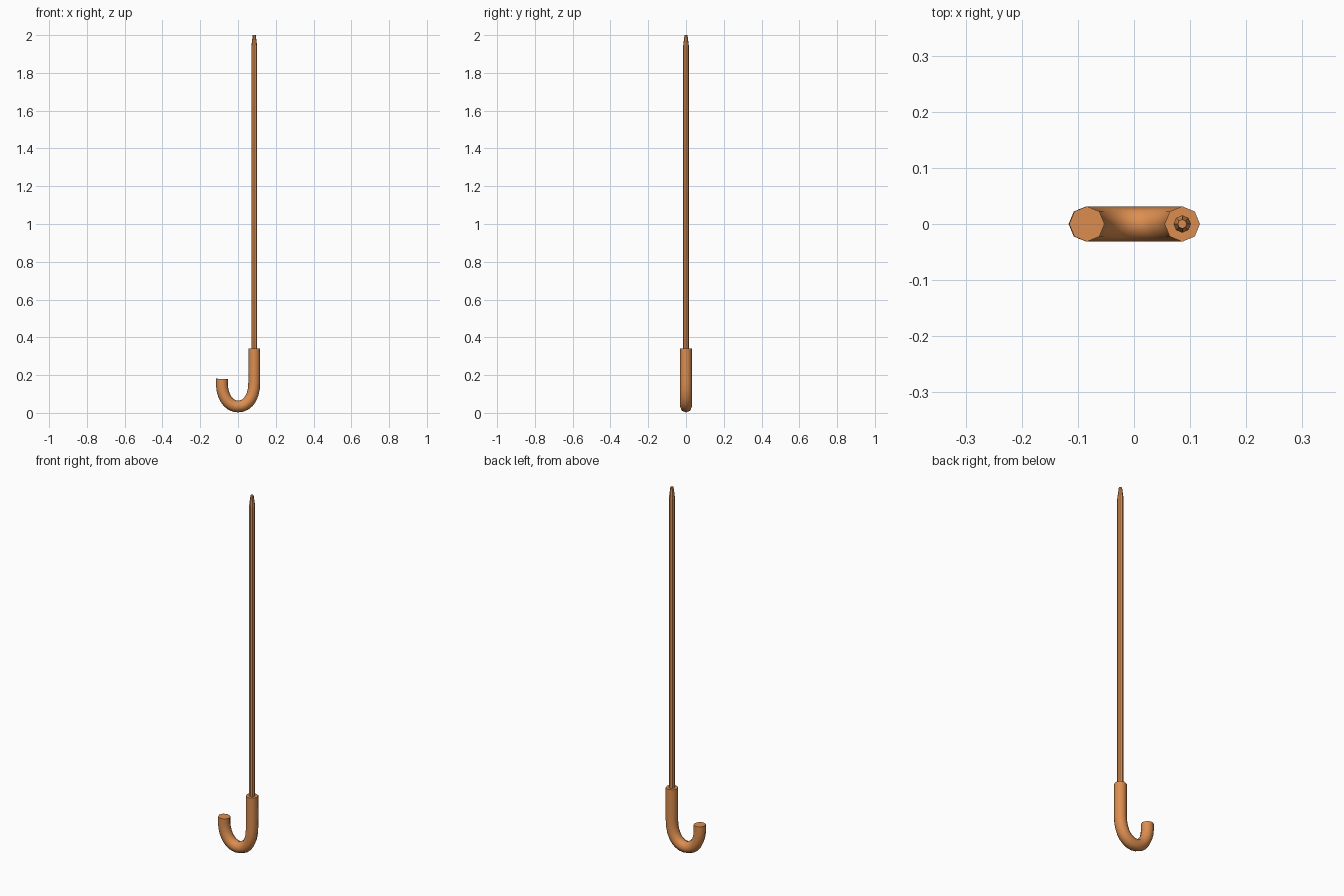
import bpy, bmesh
from math import cos, sin, pi
from mathutils import Vector
from mathutils.geometry import interpolate_bezier

if "Cube" in bpy.data.objects:
    bpy.data.objects.remove(bpy.data.objects["Cube"])

SIDES = 8
mat = bpy.data.materials.new("orange_brown")
mat.diffuse_color = (0.72, 0.27, 0.08, 1)
mat.use_nodes = True
mat.node_tree.nodes["Principled BSDF"].inputs["Base Color"].default_value = mat.diffuse_color


def sweep(name, path, radii, smooth):
    """Capped octagonal tube along a path lying in the xz plane."""
    bm = bmesh.new()
    rings = []
    for i, p in enumerate(path):
        t = (path[min(i + 1, len(path) - 1)] - path[max(i - 1, 0)]).normalized()
        side = Vector((t.z, 0, -t.x))
        rings.append([bm.verts.new(p + radii[i] * (cos(a) * side + sin(a) * Vector((0, 1, 0))))
                      for a in (2 * pi * k / SIDES for k in range(SIDES))])
    for a, b in zip(rings, rings[1:]):
        for k in range(SIDES):
            n = (k + 1) % SIDES
            bm.faces.new((a[k], a[n], b[n], b[k])).smooth = smooth
    for ring in (rings[0], rings[-1]):
        cap = bm.faces.new(ring)
        for e in cap.edges:
            e.smooth = False
    bmesh.ops.recalc_face_normals(bm, faces=bm.faces)
    me = bpy.data.meshes.new(name)
    bm.to_mesh(me)
    bm.free()
    me.materials.append(mat)
    ob = bpy.data.objects.new(name, me)
    bpy.context.collection.objects.link(ob)


def pt(x, z):
    return Vector((x, 0, z))


# Hooked handle: straight grip, round bottom, slightly inward-leaning end
right = interpolate_bezier(pt(0.086, 0.16), pt(0.086, 0.08), pt(0.050, 0.034), pt(0, 0.034), 8)
left = interpolate_bezier(pt(0, 0.034), pt(-0.050, 0.034), pt(-0.093, 0.09), pt(-0.084, 0.18), 9)
path = [pt(0.086, 0.34), pt(0.086, 0.20)] + right + left[1:]
sweep("handle", path, [0.0315] * len(path), True)

# Thin shaft with a tapered tip
sweep("shaft", [pt(0.086, z) for z in (0.33, 1.94, 1.985, 2.0)],
      [0.0155, 0.0155, 0.010, 0.008], False)
